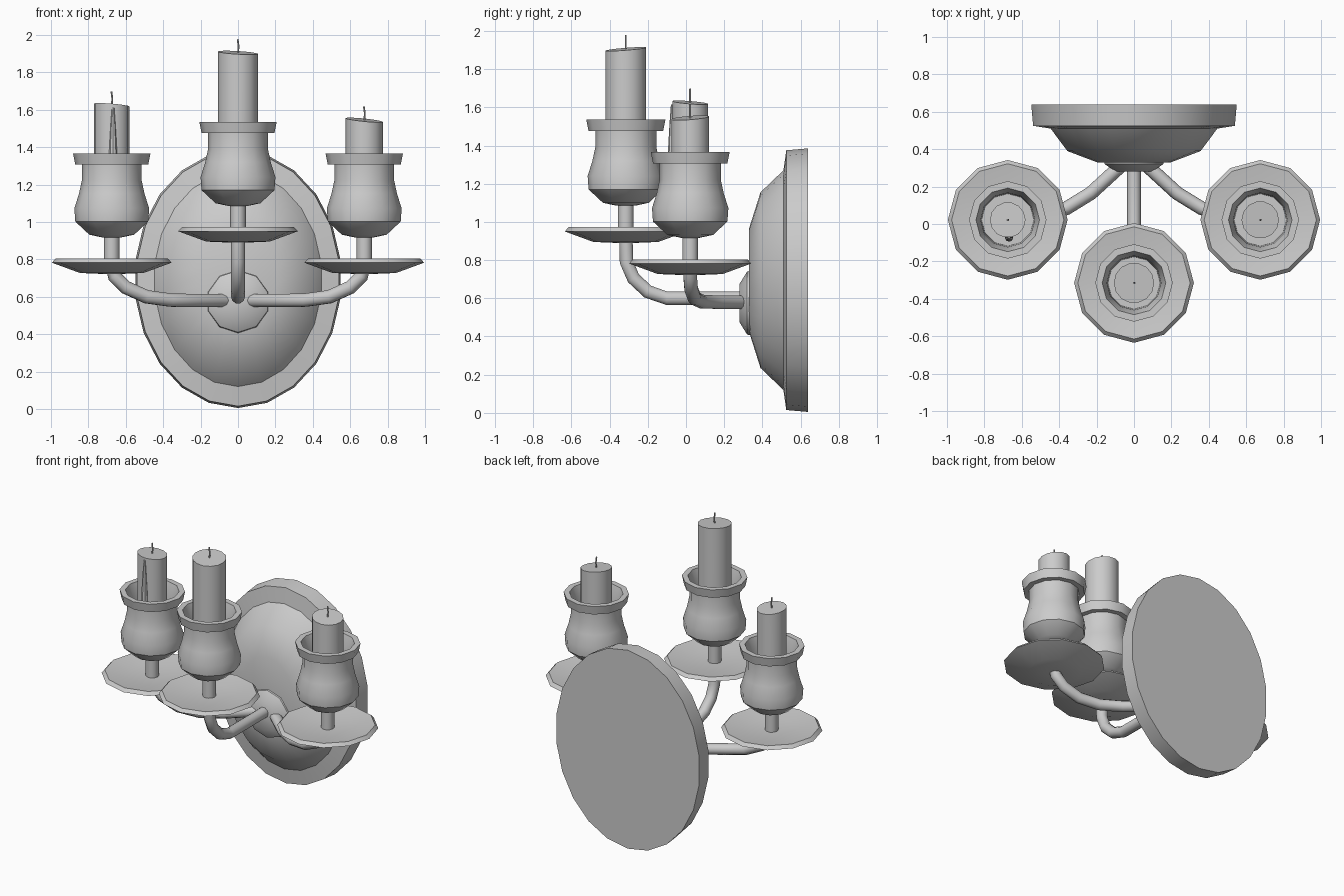
import bpy, bmesh, math
from mathutils import Vector

if "Cube" in bpy.data.objects:
    bpy.data.objects.remove(bpy.data.objects["Cube"])

GREY = (0.6, 0.6, 0.6, 1)
metal = bpy.data.materials.new("plain grey")
metal.use_nodes = True
metal.diffuse_color = GREY
metal.node_tree.nodes["Principled BSDF"].inputs["Base Color"].default_value = GREY


def finish(name, bm, angle=40):
    """Turn a bmesh into a smooth-shaded object with sharp edges kept."""
    bmesh.ops.recalc_face_normals(bm, faces=bm.faces)
    mesh = bpy.data.meshes.new(name)
    bm.to_mesh(mesh)
    bm.free()
    mesh.materials.append(metal)
    ob = bpy.data.objects.new(name, mesh)
    bpy.context.collection.objects.link(ob)
    bpy.ops.object.select_all(action='DESELECT')
    ob.select_set(True)
    bpy.context.view_layer.objects.active = ob
    bpy.ops.object.shade_smooth_by_angle(angle=math.radians(angle))
    return ob


def skin(name, rings, angle=40):
    """Bridge successive rings of points and cap both ends."""
    bm = bmesh.new()
    loops = [[bm.verts.new(p) for p in ring] for ring in rings]
    n = len(loops[0])
    for a, b in zip(loops, loops[1:]):
        for i in range(n):
            j = (i + 1) % n
            bm.faces.new((a[i], a[j], b[j], b[i]))
    bm.faces.new(loops[0])
    bm.faces.new(loops[-1])
    return finish(name, bm, angle)


def turned(name, x, y, profile, sides, slope=(0, 0)):
    """Vertical lathe; slope tilts the last ring (a slanted top)."""
    rings = []
    for k, (r, z) in enumerate(profile):
        tilt = slope if k == len(profile) - 1 else (0, 0)
        ring = []
        for i in range(sides):
            a = math.tau * i / sides
            dx, dy = r * math.cos(a), r * math.sin(a)
            ring.append((x + dx, y + dy, z + dx * tilt[0] + dy * tilt[1]))
        rings.append(ring)
    return skin(name, rings)


def oval(name, cz, profile, sides):
    """Stacked ovals along y: (half width, half height, y)."""
    return skin(name, [[(w * math.sin(math.tau * i / sides), y,
                         cz + h * math.cos(math.tau * i / sides))
                        for i in range(sides)] for w, h, y in profile], 35)


def tube(name, path, radius, sides=10):
    """Round bar swept along a path."""
    pts = [Vector(p) for p in path]
    rings, side = [], None
    for i, p in enumerate(pts):
        t = (pts[min(i + 1, len(pts) - 1)] - pts[max(i - 1, 0)]).normalized()
        if side is None:
            side = t.cross(Vector((0, 0, 1))).normalized()
        side = (side - t * side.dot(t)).normalized()
        up = t.cross(side)
        rings.append([p + radius * (side * math.cos(math.tau * k / sides)
                                    + up * math.sin(math.tau * k / sides))
                      for k in range(sides)])
    return skin(name, rings, 50)


# Wall plate and its central boss
oval("wall_plate", 0.695, [(0.555, 0.69, 0.64), (0.545, 0.68, 0.525),
                           (0.45, 0.575, 0.51), (0.36, 0.46, 0.39),
                           (0.2, 0.27, 0.33)], 22)
oval("boss", 0.575, [(0.175, 0.175, 0.36), (0.165, 0.165, 0.32),
                     (0.1, 0.1, 0.28)], 10)

# Profiles measured from the saucer's own height
SAUCER = [(0.05, -0.06), (0.17, -0.055), (0.32, 0), (0.3, 0.022), (0.16, 0.0), (0.03, -0.005)]
CUP = [(0.05, 0.135), (0.12, 0.15), (0.195, 0.22), (0.2, 0.29), (0.175, 0.37),
       (0.16, 0.44), (0.16, 0.525), (0.195, 0.525), (0.207, 0.585),
       (0.17, 0.585), (0.145, 0.5), (0.14, 0.4)]

# name, x, y, saucer height, candle radius, candle top, top slope
HOLDERS = [("center", 0, -0.315, 0.95, 0.108, 1.905, (-0.06, 0.08)),
           ("right", -0.675, 0.022, 0.782, 0.095, 1.625, (-0.08, -0.08)),
           ("left", 0.675, 0.022, 0.782, 0.1, 1.545, (-0.1, 0.08))]

for name, x, y, z, r, top, slope in HOLDERS:
    turned(name + "_saucer", x, y, [(a, z + b) for a, b in SAUCER], 12)
    turned(name + "_stem", x, y, [(0.042, z - 0.02), (0.042, z + 0.17)], 10)
    turned(name + "_cup", x, y, [(a, z + b) for a, b in CUP], 12)
    turned(name + "_candle", x, y, [(r, z + 0.38), (r, top)], 14, slope)
    tube(name + "_wick", [(x, y, top - 0.01), (x + 0.003, y, top + 0.035),
                          (x - 0.002, y, top + 0.072)], 0.005, 5)

# Wax drip down the front of one candle
turned("wax_drip", -0.668, -0.073, [(0.022, 1.33), (0.02, 1.4), (0.013, 1.52), (0.006, 1.615)], 8)

# Curved arms
tube("center_arm", [(0, 0.3, 0.6), (0, -0.1, 0.6), (0, -0.2, 0.635), (0, -0.275, 0.705),
                    (0, -0.312, 0.79), (0, -0.315, 0.94)], 0.037)
for name, s in (("right", -1), ("left", 1)):
    tube(name + "_arm", [(s * 0.05, 0.33, 0.58), (s * 0.23, 0.165, 0.58),
                         (s * 0.36, 0.085, 0.582), (s * 0.49, 0.045, 0.6),
                         (s * 0.6, 0.027, 0.65), (s * 0.66, 0.022, 0.71),
                         (s * 0.675, 0.022, 0.78)], 0.037)
